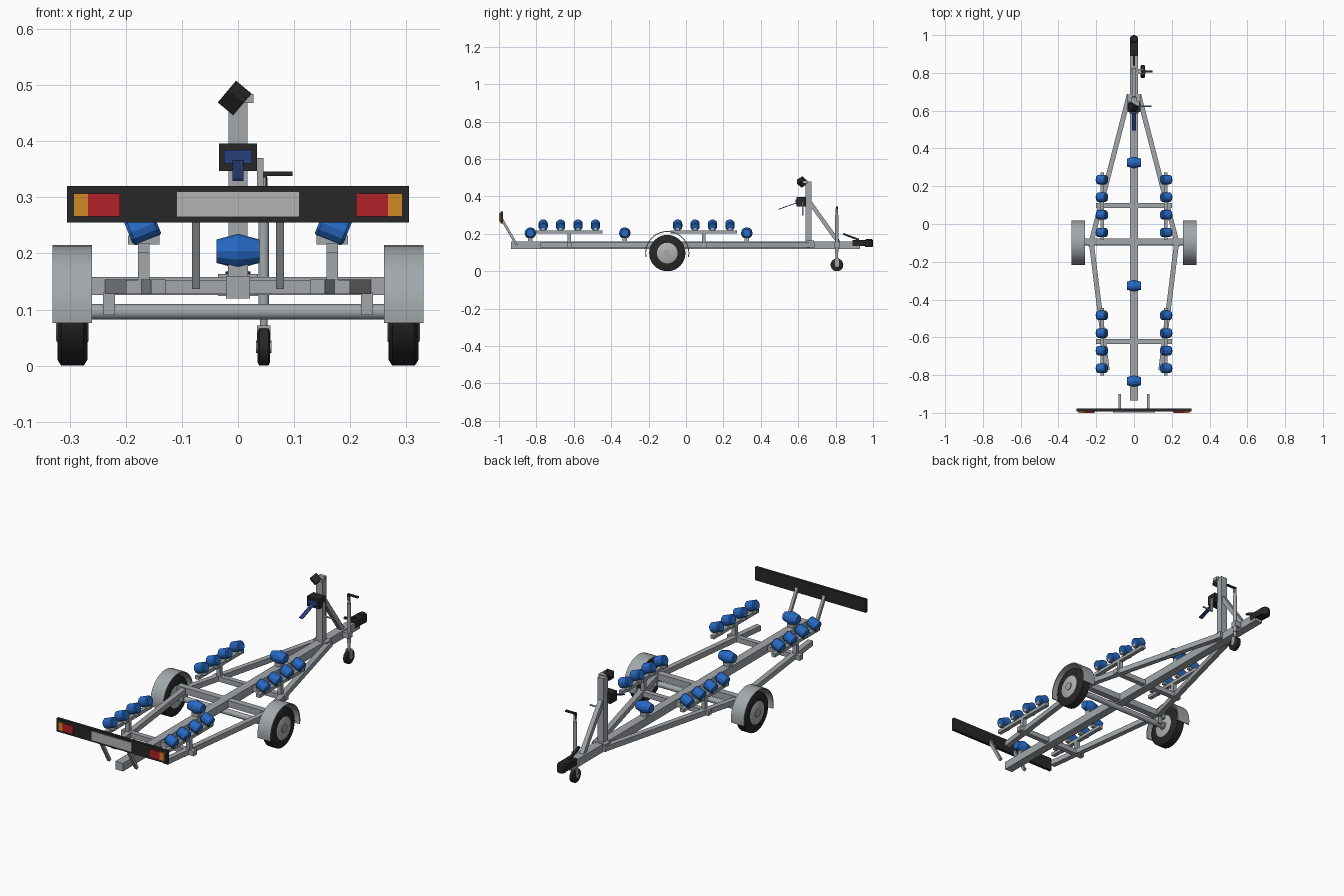
import bpy, bmesh
from math import sin, cos, pi, radians
from mathutils import Vector, Matrix

if "Cube" in bpy.data.objects:
    bpy.data.objects.remove(bpy.data.objects["Cube"])

def material(name, rgb):
    m = bpy.data.materials.new(name)
    m.diffuse_color = (*rgb, 1)
    m.use_nodes = True
    m.node_tree.nodes["Principled BSDF"].inputs["Base Color"].default_value = m.diffuse_color
    return m

BLACK = material("black", (0.02, 0.02, 0.02))
BLUE = material("roller_blue", (0.02, 0.14, 0.55))
NAVY = material("strap_blue", (0.02, 0.05, 0.2))
RED = material("lamp_red", (0.45, 0.015, 0.02))
AMBER = material("lamp_amber", (0.65, 0.25, 0.02))
STEEL = material("steel", (0.36, 0.39, 0.41))
PALE = material("pale_grey", (0.45, 0.45, 0.45))

def finish(name, bm, mat, matrix=None, smooth=False):
    bmesh.ops.recalc_face_normals(bm, faces=bm.faces)
    me = bpy.data.meshes.new(name)
    bm.to_mesh(me)
    bm.free()
    ob = bpy.data.objects.new(name, me)
    bpy.context.collection.objects.link(ob)
    if matrix:
        ob.matrix_world = matrix
    me.materials.append(mat)
    if smooth:
        me.shade_smooth()
        me.set_sharp_from_angle(angle=radians(35))
    return ob

def block(name, center, size, mat=STEEL, rot=None):
    bm = bmesh.new()
    bmesh.ops.create_cube(bm, size=1)
    bmesh.ops.scale(bm, vec=size, verts=bm.verts)
    m = Matrix.Translation(center)
    return finish(name, bm, mat, m @ rot if rot else m)

def box(name, lo, hi, mat=STEEL):
    lo, hi = Vector(lo), Vector(hi)
    return block(name, (lo + hi) / 2, hi - lo, mat)

def bar(name, a, b, w, h, mat=STEEL):
    # rectangular tube from a to b
    a, b = Vector(a), Vector(b)
    d = b - a
    return block(name, (a + b) / 2, (w, d.length, h), mat,
                 d.to_track_quat('Y', 'Z').to_matrix().to_4x4())

def lathe(name, center, axis, profile, n=24, mat=STEEL, smooth=True):
    # revolve (offset, radius) pairs round an axis
    bm = bmesh.new()
    rings = [[bm.verts.new((r * cos(2 * pi * i / n), r * sin(2 * pi * i / n), o))
              for i in range(n)] for o, r in profile]
    for p, q in zip(rings, rings[1:]):
        for i in range(n):
            bm.faces.new((p[i], p[(i + 1) % n], q[(i + 1) % n], q[i]))
    bm.faces.new(rings[0])
    bm.faces.new(rings[-1])
    m = Matrix.Translation(center) @ Vector(axis).to_track_quat('Z', 'Y').to_matrix().to_4x4()
    return finish(name, bm, mat, m, smooth)

def rod(name, a, b, r, mat=STEEL, n=16):
    a, b = Vector(a), Vector(b)
    return lathe(name, a, b - a, [(0, r), ((b - a).length, r)], n, mat)

# chassis: spine, cross members, axle
box("spine_beam", (-.021, -.935, .12), (.021, .93, .16))
box("front_cross_member", (-.2, .085, .128), (.2, .11, .153))
box("rear_cross_member", (-.2, -.635, .128), (.2, -.61, .153))
box("main_cross_member", (-.26, -.11, .126), (.26, -.078, .158))
rod("axle", (-.28, -.1, .096), (.28, -.1, .096), .014)
box("drawbar_gusset", (-.036, .645, .124), (.036, .685, .163))

for s in (-1, 1):
    bar("front_side_rail", (s * .025, .685, .141), (s * .225, -.09, .141), .026, .026)
    bar("rear_side_rail", (s * .228, -.08, .141), (s * .142, -.775, .141), .026, .026)
    box("axle_bracket", (s * .23 - .011, -.12, .09), (s * .23 + .011, -.08, .13))

    # wheel
    c = (s * .295, -.1, .097)
    lathe("tyre", c, (1, 0, 0), [(-.027, .055), (-.027, .086), (-.02, .097),
                                 (.02, .097), (.027, .086), (.027, .055)], 32, BLACK)
    lathe("wheel_rim", c, (1, 0, 0), [(-.029, .052), (-.026, .057), (.026, .057), (.029, .052)], 32, PALE)
    lathe("wheel_hub", c, (1, 0, 0), [(-.033, .02), (.033, .02)], 20, STEEL)

    # fender: thin curved shell
    bm = bmesh.new()
    n = 20
    sec = []
    for i in range(n + 1):
        t = radians(-10 + 200 * i / n)
        sec.append([bm.verts.new((x, -.1 + r * cos(t), .097 + r * sin(t)))
                    for x, r in ((s * .26, .113), (s * .331, .113), (s * .331, .118), (s * .26, .118))])
    for p, q in zip(sec, sec[1:]):
        for k in range(4):
            bm.faces.new((p[k], p[(k + 1) % 4], q[(k + 1) % 4], q[k]))
    bm.faces.new(sec[0])
    bm.faces.new(sec[-1])
    finish("fender", bm, STEEL, None, True)

    # side roller banks
    for yc in (.095, -.624):
        box("bank_post", (s * .168 - .01, yc - .01, .14), (s * .168 + .01, yc + .01, .21))
        box("bank_rail", (s * .168 - .01, yc - .178, .202), (s * .168 + .01, yc + .178, .219))
        for k in range(4):
            y = yc - .14 + k * .0933
            box("roller_bracket", (s * .168 - .028, y - .008, .216), (s * .168 + .028, y + .008, .232))
            lathe("side_roller", (s * .17, y, .246), (-s * cos(radians(22)), 0, sin(radians(22))),
                  [(-.027, .021), (-.022, .025), (.022, .025), (.027, .021)], 12, BLUE, False)

    # light board stay and lamps
    bar("board_stay", (s * .075, -.905, .14), (s * .075, -.983, .275), .014, .014)
    for nm, a, b, mat in (("red_lamp", .21, .267, RED), ("amber_lamp", .267, .293, AMBER)):
        box(nm, (min(s * a, s * b), -1, .266), (max(s * a, s * b), -.985, .307), mat)

# keel rollers with cheek plates
for y in (-.832, -.327, .325):
    lathe("keel_roller", (0, y, .204), (1, 0, 0), [(-.038, .021), (0, .031), (.038, .021)], 12, BLUE, False)
    box("keel_roller_base", (-.018, y - .012, .155), (.018, y + .012, .18))

# light board and plate
box("light_board", (-.305, -.993, .255), (.305, -.978, .32), BLACK)
box("number_plate", (-.11, -.997, .265), (.11, -.99, .31), PALE)

# winch post, strut and bow stop
box("winch_post", (-.017, .64, .15), (.017, .672, .48))
bar("post_strut", (0, .665, .365), (0, .815, .155), .022, .022)
box("bow_stop_arm", (-.012, .622, .468), (.028, .65, .484))
block("bow_stop", (-.006, .62, .477), (.036, .036, .036), BLACK,
      Matrix.Rotation(radians(40), 4, 'Y') @ Matrix.Rotation(radians(40), 4, 'X'))

# winch with drum, strap and crank
box("winch_body", (-.034, .592, .347), (.034, .642, .396), BLACK)
box("winch_drum", (-.025, .586, .36), (.025, .6, .384), NAVY)
bar("winch_strap", (0, .592, .366), (0, .495, .331), .02, .004, NAVY)
box("crank_arm", (.034, .62, .298), (.045, .628, .37))
rod("crank_grip", (.042, .624, .303), (.092, .624, .303), .004)

# jockey wheel
rod("jockey_outer_tube", (.046, .807, .1), (.046, .807, .3), .0095)
rod("jockey_inner_tube", (.046, .807, .06), (.046, .807, .335), .007)
box("jockey_clamp", (.018, .793, .128), (.055, .821, .155))
box("jockey_fork", (.034, .797, .036), (.058, .817, .072))
lathe("jockey_tyre", (.046, .807, .034), (1, 0, 0),
      [(-.011, .028), (-.008, .034), (.008, .034), (.011, .028)], 24, BLACK)
lathe("jockey_hub", (.046, .807, .034), (1, 0, 0), [(-.014, .011), (.014, .011)], 16, STEEL)
box("jockey_cap", (.041, .801, .315), (.052, .813, .346), BLACK)
box("jockey_handle", (.043, .802, .338), (.097, .812, .346), BLACK)

# hitch coupling with rounded nose and lever
box("coupling_body", (-.022, .89, .134), (.022, .978, .168), BLACK)
lathe("coupling_nose", (0, .978, .13), (0, 0, 1), [(0, .02), (.005, .022), (.034, .022), (.042, .016)], 24, BLACK)
bar("coupling_lever", (0, .84, .2), (0, .925, .168), .012, .01, BLACK)
